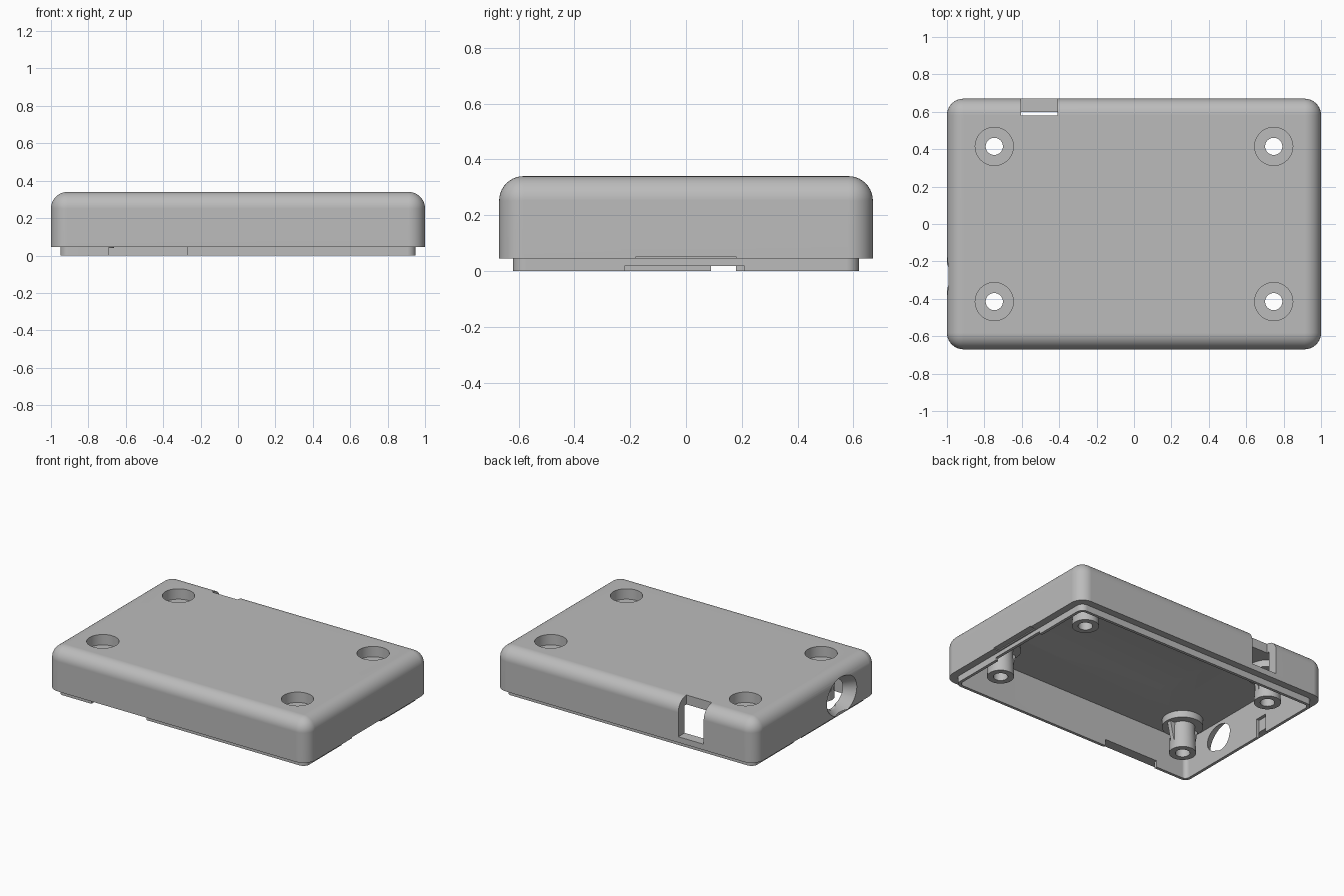
import bpy
import bmesh
import math
from mathutils import Matrix, Vector

old = bpy.data.objects.get("Cube")
if old:
    bpy.data.objects.remove(old, do_unlink=True)

GREY = (0.5, 0.5, 0.5, 1)
mat = bpy.data.materials.new("plastic grey")
mat.use_nodes = True
mat.diffuse_color = GREY
mat.node_tree.nodes["Principled BSDF"].inputs["Base Color"].default_value = GREY


def finish(bm, name):
    bmesh.ops.recalc_face_normals(bm, faces=bm.faces)
    mesh = bpy.data.meshes.new(name)
    bm.to_mesh(mesh)
    bm.free()
    mesh.materials.append(mat)
    ob = bpy.data.objects.new(name, mesh)
    bpy.context.collection.objects.link(ob)
    return ob


def box(name, lo, hi, radius=0, round_top=False):
    """Box between two corners, with optional rounded sides and top."""
    bm = bmesh.new()
    lo, hi = Vector(lo), Vector(hi)
    bmesh.ops.create_cube(bm, size=1)
    for v in bm.verts:
        v.co = Vector([(a + b) / 2 + c * (b - a) for a, b, c in zip(lo, hi, v.co)])
    if radius:
        edges = []
        for e in bm.edges:
            a, b = (v.co.z for v in e.verts)
            if abs(a - b) > 1e-4 or (round_top and a > (lo.z + hi.z) / 2):
                edges.append(e)
        bmesh.ops.bevel(bm, geom=edges, offset=radius, segments=10,
                        profile=0.5, affect='EDGES')
    return finish(bm, name)


def cone(name, x, y, z0, z1, r0, r1):
    """Upright round part from radius r0 at z0 to r1 at z1."""
    bm = bmesh.new()
    bmesh.ops.create_cone(bm, cap_ends=True, segments=48, radius1=r0, radius2=r1,
                          depth=z1 - z0,
                          matrix=Matrix.Translation((x, y, (z0 + z1) / 2)))
    return finish(bm, name)


def side_cone(name, x0, x1, y, z, r0, r1, stretch=1):
    """Round part lying along x."""
    bm = bmesh.new()
    m = (Matrix.Translation(((x0 + x1) / 2, y, z)) @ Matrix.Diagonal((1, stretch, 1, 1))
         @ Matrix.Rotation(math.pi / 2, 4, 'Y'))
    bmesh.ops.create_cone(bm, cap_ends=True, segments=48, radius1=r0, radius2=r1,
                          depth=x1 - x0, matrix=m)
    return finish(bm, name)


def combine(target, tool, operation='DIFFERENCE'):
    mod = target.modifiers.new("cut", 'BOOLEAN')
    mod.operation = operation
    mod.solver = 'EXACT'
    mod.object = tool
    bpy.context.view_layer.objects.active = target
    bpy.ops.object.modifier_apply(modifier=mod.name)
    bpy.data.objects.remove(tool, do_unlink=True)


# Rounded outer cover with a stepped lip underneath
cover = box("enclosure_cover", (-1, -0.67, 0.045), (1, 0.67, 0.34), 0.088, True)
lip = box("lip", (-0.95, -0.62, 0), (0.95, 0.62, 0.1), 0.045)
combine(cover, lip, 'UNION')

# Hollow inside, with a shallow tapered recess in the ceiling
combine(cover, box("cavity", (-0.93, -0.6, -0.1), (0.93, 0.6, 0.275), 0.03))
recess = box("ceiling_recess", (-0.5, -0.32, 0.25), (0.8, 0.32, 0.305))
for v in recess.data.vertices:
    if v.co.z > 0.3:
        v.co.x -= math.copysign(0.1, v.co.x)
        v.co.y -= math.copysign(0.1, v.co.y)
combine(cover, recess)

# Four screw posts: collar, post and two tapered ribs each
posts = [(sx * 0.747, sy * 0.415) for sx in (-1, 1) for sy in (-1, 1)]
for x, y in posts:
    combine(cover, cone("collar", x, y, 0.228, 0.3, 0.13, 0.13), 'UNION')
    combine(cover, cone("post", x, y, 0.04, 0.3, 0.085, 0.075), 'UNION')
    rib = box("rib", (x - 0.125, y - 0.015, 0.06), (x + 0.125, y + 0.015, 0.29))
    for v in rib.data.vertices:
        if v.co.z < 0.1:
            v.co.x = x + (v.co.x - x) * 0.6
    combine(cover, rib, 'UNION')
for x, y in posts:
    combine(cover, cone("screw_hole", x, y, -0.1, 0.5, 0.046, 0.046))
    combine(cover, cone("screw_well", x, y, 0.268, 0.5, 0.102, 0.102))

# Rear connector window, running up through the rounded edge
combine(cover, box("rear_window", (-0.605, 0.58, 0.085), (-0.41, 0.8, 0.5)))

# Round side port with a flared mouth
combine(cover, side_cone("side_port", -1.2, -0.85, -0.26, 0.15, 0.085, 0.085))
combine(cover, side_cone("port_mouth", -1.03, -0.925, -0.28, 0.165, 0.15, 0.085, 1.25))

# Notches in the lip: front, left side and the slot on the right side
combine(cover, box("front_notch", (-0.69, -0.64, -0.1), (-0.27, -0.58, 0.045)))
combine(cover, box("left_notch", (0.9, -0.22, -0.1), (1.1, 0.21, 0.018)))
combine(cover, box("left_relief", (0.96, -0.18, 0), (1.1, 0.18, 0.052)))
combine(cover, box("right_slot", (-0.952, 0.09, -0.1), (-0.9, 0.18, 0.13)))

# Smooth the rounded areas and keep the flat faces flat
bpy.ops.object.select_all(action='DESELECT')
cover.select_set(True)
bpy.context.view_layer.objects.active = cover
bpy.ops.object.shade_smooth_by_angle(angle=math.radians(30))
weighted = cover.modifiers.new("even_shading", 'WEIGHTED_NORMAL')
weighted.keep_sharp = True
